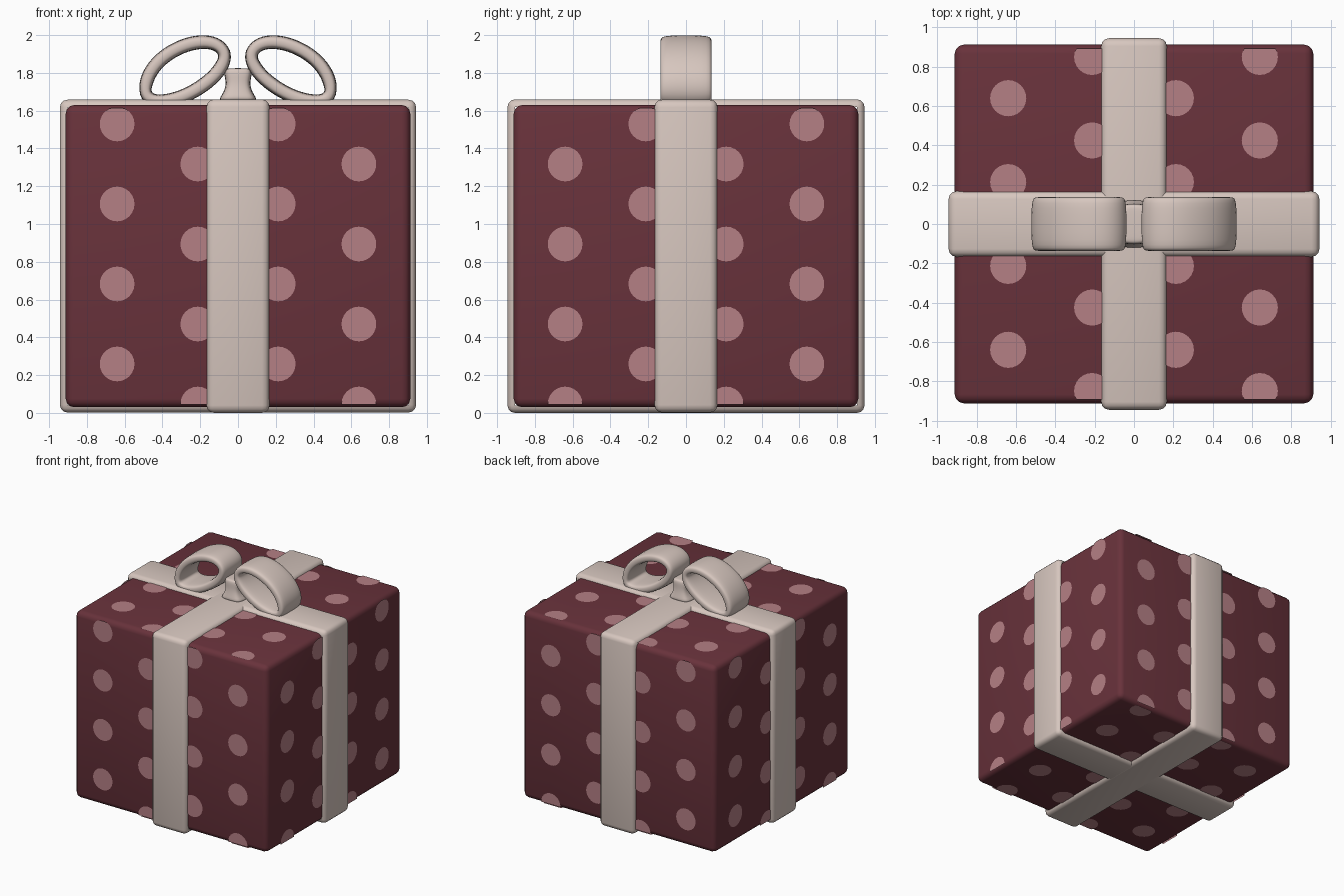
import bpy, bmesh, math
from mathutils import Vector

if "Cube" in bpy.data.objects:
    bpy.data.objects.remove(bpy.data.objects["Cube"])


def material(name, rgb):
    m = bpy.data.materials.new(name)
    m.diffuse_color = (*rgb, 1)
    m.use_nodes = True
    m.node_tree.nodes["Principled BSDF"].inputs["Base Color"].default_value = m.diffuse_color
    return m


RED = material("dark red paper", (0.14, 0.032, 0.044))
PINK = material("pink dots", (0.46, 0.215, 0.235))
CREAM = material("cream ribbon", (0.68, 0.57, 0.52))


def finish(bm, name, mat, subsurf=0, angle=40):
    mesh = bpy.data.meshes.new(name)
    bm.to_mesh(mesh)
    bm.free()
    ob = bpy.data.objects.new(name, mesh)
    bpy.context.collection.objects.link(ob)
    mesh.materials.append(mat)
    bpy.ops.object.select_all(action='DESELECT')
    ob.select_set(True)
    bpy.context.view_layer.objects.active = ob
    bpy.ops.object.shade_smooth_by_angle(angle=math.radians(angle))
    if subsurf:
        s = ob.modifiers.new("smooth", 'SUBSURF')
        s.levels = s.render_levels = subsurf
    return ob


def rounded_box(lo, hi, r):
    bm = bmesh.new()
    bmesh.ops.create_cube(bm, size=1)
    for v in bm.verts:
        v.co = Vector([(l + h) / 2 + c * (h - l) for l, h, c in zip(lo, hi, v.co)])
    bmesh.ops.bevel(bm, geom=bm.edges[:], offset=r, segments=3, profile=0.5, affect='EDGES')
    return bm


# Gift box
finish(rounded_box((-0.912, -0.912, 0.03), (0.912, 0.912, 1.63), 0.045), "gift_box", RED)


# Ribbon bands: rounded boxes without the buried side caps
def band(name, axis, e):
    lo, hi = [-0.945 + e, -0.945 + e, e], [0.945 - e, 0.945 - e, 1.66 - e]
    lo[axis], hi[axis] = -0.167, 0.167
    bm = rounded_box(lo, hi, 0.04)
    bm.normal_update()
    caps = [f for f in bm.faces if abs(f.normal[axis]) > 0.99]
    bmesh.ops.delete(bm, geom=caps, context='FACES')
    finish(bm, name, CREAM)


band("ribbon_front_to_back", 0, 0.0)
band("ribbon_side_to_side", 1, 0.002)

# Polka dots: staggered discs laid on the six faces, trimmed at the box edges
COLS = (-0.64, -0.213, 0.213, 0.64)
low = [0.047 + 0.4235 * k for k in range(4)]
high = [0.259 + 0.4235 * k for k in range(4)]
off_mid = (-0.85, -0.425, 0.425, 0.85)
bm = bmesh.new()


def dot(axis, level, sign, a, b):
    u, w = [i for i in range(3) if i != axis]
    verts = []
    for k in range(24):
        t = math.tau * k / 24
        p = Vector((0, 0, 0))
        p[axis] = level + sign * 0.004
        p[u] = a + 0.092 * math.cos(t)
        p[w] = b + 0.092 * math.sin(t)
        for i in (u, w):
            lo, hi = (0.045, 1.615) if i == 2 else (-0.893, 0.893)
            p[i] = min(max(p[i], lo), hi)
        verts.append(bm.verts.new(p))
    f = bm.faces.new(verts)
    f.normal_update()
    if f.normal[axis] * sign < 0:
        f.normal_flip()


for i, a in enumerate(COLS):
    for sign in (-1, 1):
        for b in (low if i % 2 else high):
            dot(1, sign * 0.912, sign, a, b)
        for b in (high if i % 2 else low):
            dot(0, sign * 0.912, sign, a, b)
        for b in (off_mid if i % 2 else COLS):
            dot(2, 1.63 if sign > 0 else 0.03, sign, a, b)
bmesh.ops.remove_doubles(bm, verts=bm.verts[:], dist=1e-5)
finish(bm, "polka_dots", PINK)

# Bow loops: a rounded strip swept round a tilted closed path
PATH = [(0.065, 1.91), (0.115, 1.958), (0.20, 1.968), (0.30, 1.943), (0.40, 1.885),
        (0.465, 1.81), (0.495, 1.73), (0.485, 1.66), (0.40, 1.645), (0.30, 1.668),
        (0.20, 1.72), (0.12, 1.785), (0.075, 1.85)]
SECTION = [(-0.137, -0.02), (-0.115, -0.038), (0.115, -0.038), (0.137, -0.02),
           (0.137, 0.02), (0.115, 0.038), (-0.115, 0.038), (-0.137, 0.02)]


def skin(bm, rings, closed):
    n, m = len(rings), len(rings[0])
    for i in range(n if closed else n - 1):
        for j in range(m):
            a, b = rings[i], rings[(i + 1) % n]
            bm.faces.new((a[j], a[(j + 1) % m], b[(j + 1) % m], b[j]))


for side, name in ((1, "bow_loop_right"), (-1, "bow_loop_left")):
    bm = bmesh.new()
    rings = []
    for i, (x, z) in enumerate(PATH):
        (x0, z0), (x1, z1) = PATH[i - 1], PATH[(i + 1) % len(PATH)]
        n = Vector((z0 - z1, x1 - x0)).normalized()
        rings.append([bm.verts.new((side * (x + n.x * t), y, z + n.y * t)) for y, t in SECTION])
    skin(bm, rings, True)
    bmesh.ops.recalc_face_normals(bm, faces=bm.faces[:])
    finish(bm, name, CREAM, 2, 180)

# Bow knot: pinched block flaring down onto the ribbon and up to the loops
bm = bmesh.new()
rings = []
for z, hx, hy in ((1.64, 0.12, 0.13), (1.68, 0.085, 0.12), (1.74, 0.06, 0.105),
                  (1.79, 0.075, 0.105), (1.82, 0.075, 0.10), (1.825, 0.05, 0.08)):
    rings.append([bm.verts.new((hx * sx, hy * sy, z)) for sx, sy in
                  ((-1, -0.75), (-0.7, -1), (0.7, -1), (1, -0.75),
                   (1, 0.75), (0.7, 1), (-0.7, 1), (-1, 0.75))])
skin(bm, rings, False)
bm.faces.new(rings[-1])
bm.faces.new(rings[0])
bmesh.ops.recalc_face_normals(bm, faces=bm.faces[:])
finish(bm, "bow_knot", CREAM, 2, 180)
